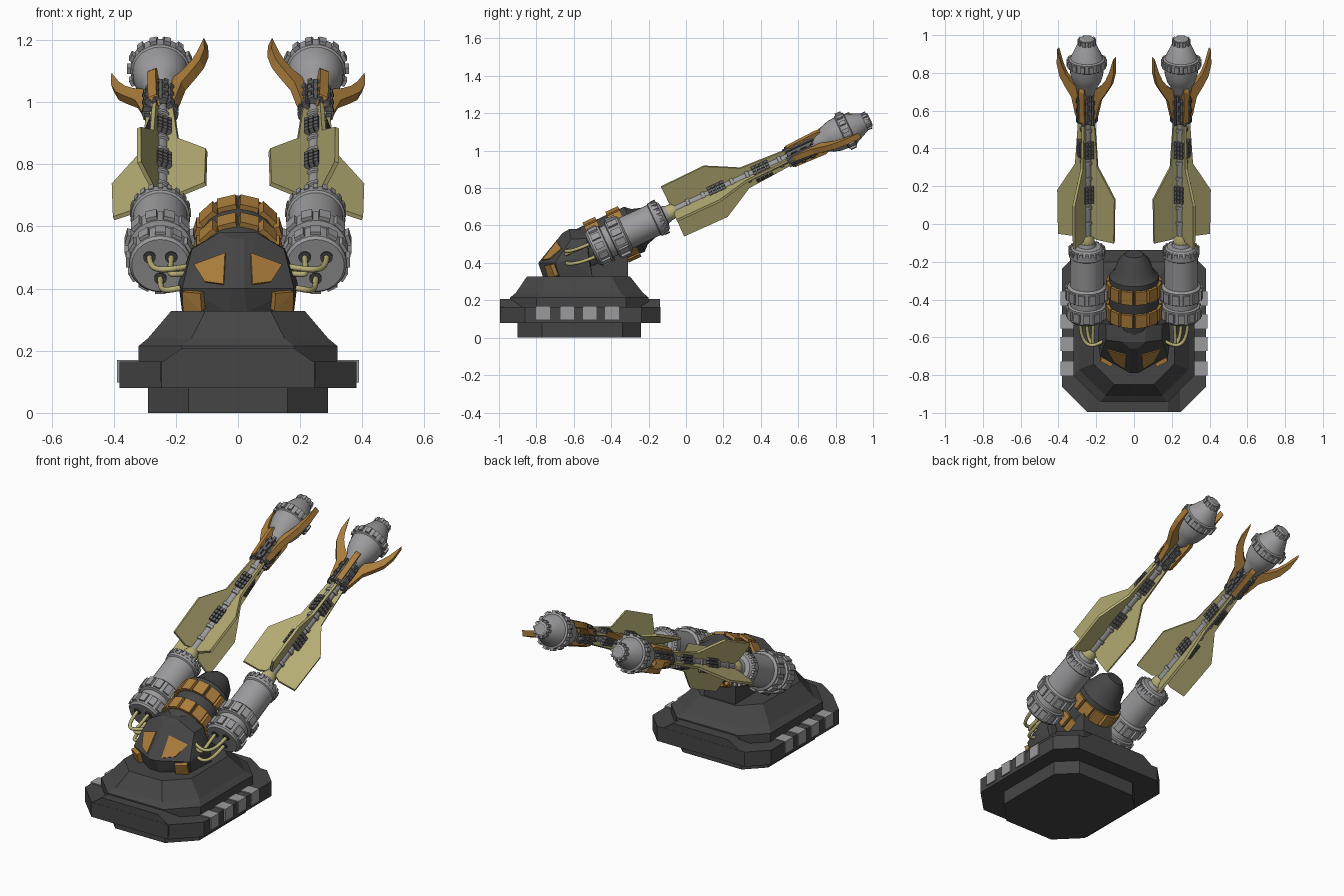
import bpy, bmesh, math
from mathutils import Matrix, Vector
from mathutils.bvhtree import BVHTree

if "Cube" in bpy.data.objects:
    bpy.data.objects.remove(bpy.data.objects["Cube"])


def material(name, rgb):
    m = bpy.data.materials.new(name)
    m.diffuse_color = (*rgb, 1)
    m.use_nodes = True
    m.node_tree.nodes["Principled BSDF"].inputs["Base Color"].default_value = m.diffuse_color
    return m


DARK = material("charcoal", (0.06, 0.06, 0.06))
GREY = material("light grey", (0.33, 0.33, 0.34))
MID = material("mid grey", (0.13, 0.13, 0.135))
ORANGE = material("ochre", (0.42, 0.21, 0.045))
KHAKI = material("khaki", (0.48, 0.43, 0.18))

# Frames along the tilted gun axis: local y runs along the barrel, local z is up
TILT = Matrix.Rotation(math.radians(25), 4, 'X')
GUN = Matrix.Translation((0.25, -0.53, 0.462)) @ TILT
MID_AXIS = Matrix.Translation((0, -0.53, 0.462)) @ TILT
I = Matrix.Identity(4)


def around(deg):
    return Matrix.Rotation(-math.radians(deg), 4, 'Y')


def finish(name, bm, mat, frame=I, pair=False, smooth=False):
    bm.transform(frame)
    bmesh.ops.recalc_face_normals(bm, faces=bm.faces)
    me = bpy.data.meshes.new(name)
    bm.to_mesh(me)
    bm.free()
    ob = bpy.data.objects.new(name, me)
    bpy.context.collection.objects.link(ob)
    me.materials.append(mat)
    if smooth:
        bpy.ops.object.select_all(action='DESELECT')
        ob.select_set(True)
        bpy.context.view_layer.objects.active = ob
        bpy.ops.object.shade_smooth_by_angle(angle=math.radians(32))
    if pair:
        mod = ob.modifiers.new("mirror", 'MIRROR')
        mod.use_mirror_merge = False
    return ob


def box(bm, m, size):
    bmesh.ops.create_cube(bm, size=1, matrix=m @ Matrix.Diagonal((*size, 1)))


def hull(bm, pts):
    vs = [bm.verts.new(p) for p in pts]
    res = bmesh.ops.convex_hull(bm, input=vs)
    inner = [v for v in res['geom_interior'] if isinstance(v, bmesh.types.BMVert)]
    bmesh.ops.delete(bm, geom=inner, context='VERTS')


def loft(bm, rings):
    loops = [[bm.verts.new(p) for p in r] for r in rings]
    n = len(loops[0])
    for a, b in zip(loops, loops[1:]):
        for i in range(n):
            bm.faces.new((a[i], a[(i + 1) % n], b[(i + 1) % n], b[i]))
    bm.faces.new(loops[0])
    bm.faces.new(loops[-1])


def lathe(bm, profile, n=28):
    loft(bm, [[(r * math.cos(2 * math.pi * i / n), t, r * math.sin(2 * math.pi * i / n))
               for i in range(n)] for t, r in profile])


def prism(bm, m, outline, thick):
    loft(bm, [[m @ Vector((r, t, s * thick / 2)) for t, r in outline] for s in (-1, 1)])


def ring_boxes(bm, n, t, r, size, start=0):
    for i in range(n):
        box(bm, around(start + 360 * i / n) @ Matrix.Translation((r, t, 0)), size)


def octagon(hx, y0, y1, cf, cb, z):
    right = [(hx - cf, y0, z), (hx, y0 + cf, z), (hx, y1 - cb, z), (hx - cb, y1, z)]
    return right + [(-x, y, z) for x, y, z in reversed(right)]


# Base: foot, wide slab with raised spine, sloped deck
bm = bmesh.new()
loft(bm, [octagon(0.29, -0.9, -0.24, 0.13, 0.1, z) for z in (0, 0.085)])
finish("base_foot", bm, DARK)
bm = bmesh.new()
loft(bm, [octagon(0.382, -0.995, -0.137, 0.135, 0.1, z) for z in (0.08, 0.165)])
hull(bm, [(s * x, y, z) for s in (-1, 1) for x, z in ((0.25, 0.1), (0.25, 0.16), (0.18, 0.208))
          for y in (-0.994, -0.138)])
finish("base_slab", bm, DARK)
bm = bmesh.new()
loft(bm, [octagon(0.32, -0.94, -0.2, 0.14, 0.12, 0.15), octagon(0.32, -0.94, -0.2, 0.14, 0.12, 0.215),
          octagon(0.29, -0.91, -0.23, 0.14, 0.12, 0.24), octagon(0.215, -0.85, -0.3, 0.11, 0.1, 0.328)])
finish("base_deck", bm, DARK)

# Light blocks along both slab sides
bm = bmesh.new()
for y in (-0.765, -0.635, -0.515, -0.395):
    box(bm, Matrix.Translation((0.345, y, 0.134)), (0.088, 0.074, 0.072))
finish("side_blocks", bm, GREY, pair=True)

# Head: faceted hull with ochre panels
bm = bmesh.new()
hull(bm, [(s * x, y, z) for s in (-1, 1) for x, y, z in (
    (0.02, -0.79, 0.40), (0.02, -0.66, 0.56), (0.148, -0.614, 0.528), (0.18, -0.70, 0.40),
    (0.03, -0.765, 0.325), (0.17, -0.675, 0.325), (0.18, -0.5, 0.325), (0.192, -0.61, 0.42),
    (0.185, -0.52, 0.42), (0.15, -0.53, 0.53), (0.06, -0.54, 0.58), (0.06, -0.625, 0.58))])
tree = BVHTree.FromBMesh(bm)
finish("head", bm, DARK)


def head_panel(name, corners, out):
    bm = bmesh.new()
    pts = []
    for x, z in corners:
        hit, n = tree.ray_cast(Vector((x, -2, z)), Vector((0, 1, 0)))[:2]
        pts += [hit + n * out, hit - n * 0.01]
    hull(bm, pts)
    finish(name, bm, ORANGE, pair=True)


head_panel("head_eye_panel", [(0.04, 0.512), (0.14, 0.475), (0.105, 0.42), (0.045, 0.412)], 0.006)
head_panel("head_lower_panel", [(0.105, 0.335), (0.165, 0.335), (0.168, 0.395), (0.11, 0.39)], 0.024)

# Central body between the guns
bm = bmesh.new()
lathe(bm, [(-0.08, 0.11), (0.0, 0.132), (0.28, 0.132), (0.31, 0.105), (0.37, 0.085), (0.41, 0.05)], 16)
finish("central_body", bm, DARK, MID_AXIS, smooth=True)
bm = bmesh.new()
box(bm, Matrix.Translation((0, -0.44, 0.38)), (0.2, 0.26, 0.14))
finish("pedestal", bm, DARK)
bm = bmesh.new()
for t in (0.08, 0.215):
    ring_boxes(bm, 12, t, 0.132, (0.028, 0.075, 0.062), 15)
finish("body_plates", bm, ORANGE, MID_AXIS)

# Gun drums with cog rings
bm = bmesh.new()
lathe(bm, [(0.03, 0.092), (0.04, 0.1), (0.11, 0.1), (0.115, 0.088), (0.145, 0.088), (0.15, 0.104),
           (0.22, 0.104), (0.23, 0.09), (0.395, 0.088), (0.4, 0.095), (0.43, 0.095), (0.455, 0.075),
           (0.46, 0.05), (0.48, 0.045)])
finish("gun_drum", bm, GREY, GUN, True, True)
bm = bmesh.new()
ring_boxes(bm, 12, 0.075, 0.098, (0.024, 0.05, 0.034))
ring_boxes(bm, 12, 0.185, 0.102, (0.026, 0.055, 0.036), 15)
ring_boxes(bm, 20, 0.43, 0.086, (0.024, 0.03, 0.016))
finish("drum_cogs", bm, GREY, GUN, True)

# Cables from drum sockets to the head
bm = bmesh.new()
SOCKETS = ((0.035, 0.03, 0.47), (-0.035, 0.03, 0.45), (0.0, -0.045, 0.405))
for x, v, z in SOCKETS:
    bmesh.ops.create_cone(bm, cap_ends=True, segments=14, radius1=0.02, radius2=0.02, depth=0.02,
                          matrix=Matrix.Translation((x, 0.034, v)) @ Matrix.Rotation(math.pi / 2, 4, 'X'))
finish("cable_sockets", bm, DARK, GUN, True)
cu = bpy.data.curves.new("cables", 'CURVE')
cu.dimensions = '3D'
cu.bevel_depth = 0.0095
cu.bevel_resolution = 2
cu.materials.append(KHAKI)
for x, v, z in SOCKETS:
    sp = cu.splines.new('NURBS')
    sp.points.add(3)
    path = (GUN @ Vector((x, 0.04, v)), GUN @ Vector((x, -0.1, v)),
            Vector((0.24, -0.67, z - 0.01)), Vector((0.165, -0.62, z)))
    for p, co in zip(sp.points, path):
        p.co = (*co, 1)
    sp.order_u = 4
    sp.use_endpoint_u = True
ob = bpy.data.objects.new("cables", cu)
bpy.context.collection.objects.link(ob)
ob.modifiers.new("mirror", 'MIRROR')

# Thin barrel with rings and khaki collar
bm = bmesh.new()
prof = [(0.46, 0.028)]
for t in (0.6, 0.69, 0.86, 0.95, 1.14):
    prof += [(t - 0.01, 0.028), (t - 0.009, 0.035), (t + 0.009, 0.035), (t + 0.01, 0.028)]
lathe(bm, prof + [(1.42, 0.028)], 16)
finish("barrel", bm, GREY, GUN, True, True)
bm = bmesh.new()
lathe(bm, [(0.47, 0.042), (0.5, 0.042), (0.525, 0.032)], 16)
finish("barrel_collar", bm, KHAKI, GUN, True, True)

# Four swept fins around each barrel
bm = bmesh.new()
FIN = [(0.53, 0.02), (0.507, 0.06), (0.505, 0.16), (0.76, 0.164), (0.87, 0.1), (0.93, 0.064),
       (1.2, 0.046), (1.22, 0.02)]
for a in (65, 155, 245, 340):
    prism(bm, around(a), FIN, 0.014)
finish("fins", bm, KHAKI, GUN, True)

# Small block clusters between the fins, and rod bundle near the muzzle
bm = bmesh.new()
for a in (20, 110, 200, 290):
    for t0 in (0.77, 1.03):
        for i in range(4):
            for j in (-1, 0, 1):
                box(bm, around(a) @ Matrix.Translation((0.034, t0 + (i - 1.5) * 0.025, j * 0.017)),
                    (0.024, 0.02, 0.014))
for i in range(16):
    box(bm, around(i * 22.5) @ Matrix.Translation((0.043, 1.25 + 0.012 * (i % 3), 0)), (0.02, 0.15, 0.013))
for t in (1.2, 1.255, 1.31):
    ring_boxes(bm, 12, t, 0.047, (0.022, 0.022, 0.018), 15)
finish("barrel_blocks", bm, MID, GUN, True)

# Ochre claws: two long horns, two short plates
bm = bmesh.new()
CLAW = [(1.19, 0.04), (1.22, 0.06), (1.32, 0.082), (1.38, 0.12), (1.43, 0.148), (1.5, 0.164), (1.585, 0.162),
        (1.5, 0.137), (1.45, 0.115), (1.41, 0.085), (1.38, 0.05)]
for a in (155, 340):
    prism(bm, around(a), CLAW, 0.032)
for a in (65, 245):
    prism(bm, around(a), [(1.18, 0.03), (1.2, 0.062), (1.38, 0.07), (1.42, 0.055), (1.4, 0.03)], 0.03)
finish("claws", bm, ORANGE, GUN, True)

# Muzzle bulb with cog rings
bm = bmesh.new()
lathe(bm, [(1.34, 0.036), (1.37, 0.055), (1.39, 0.058), (1.42, 0.075), (1.46, 0.087), (1.5, 0.09), (1.505, 0.096),
           (1.55, 0.096), (1.555, 0.086), (1.635, 0.05), (1.64, 0.044), (1.665, 0.04), (1.672, 0.03)])
finish("muzzle", bm, GREY, GUN, True, True)
bm = bmesh.new()
ring_boxes(bm, 14, 1.527, 0.096, (0.022, 0.034, 0.022))
ring_boxes(bm, 10, 1.65, 0.042, (0.016, 0.026, 0.015))
finish("muzzle_cogs", bm, GREY, GUN, True)
